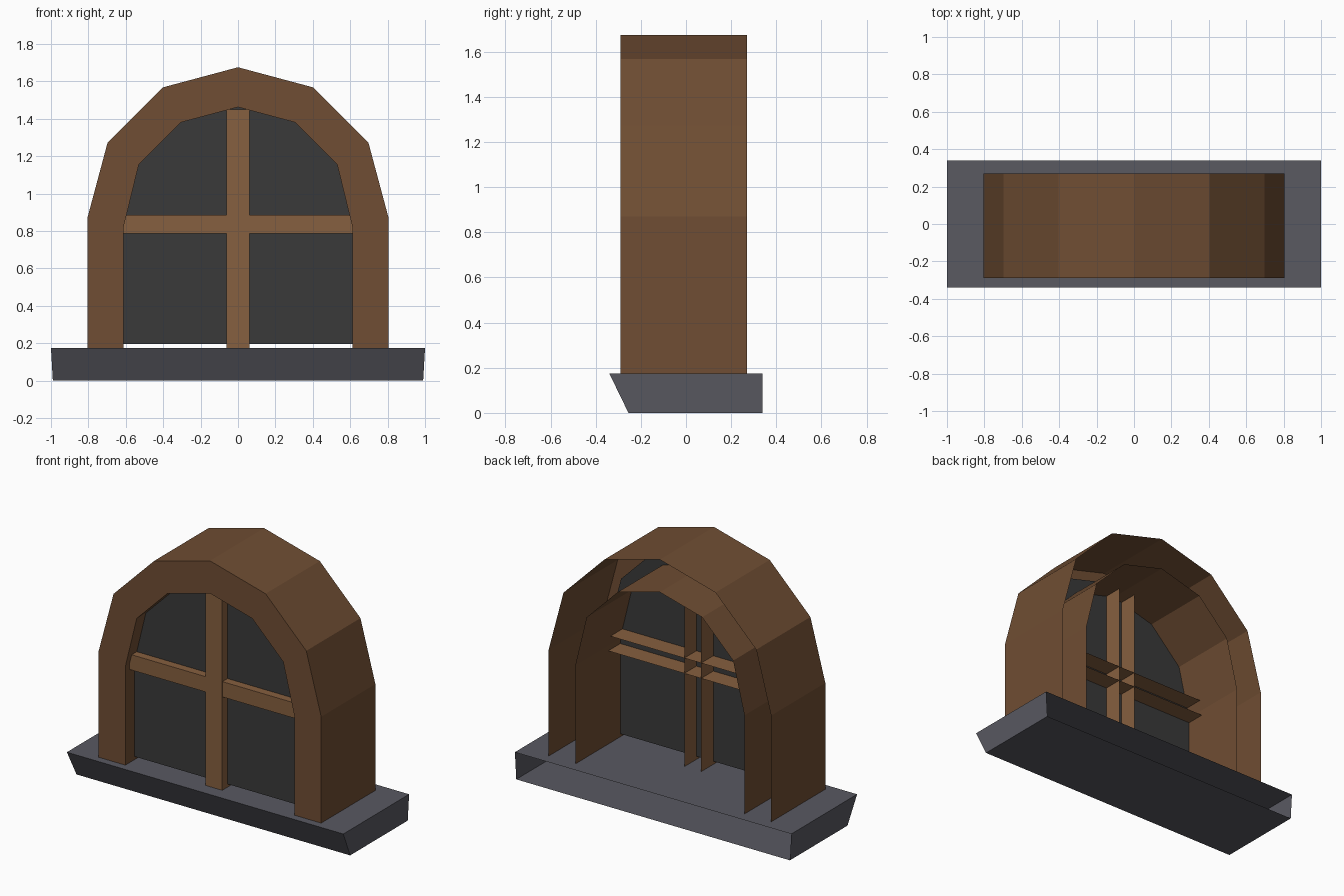
import bpy
from math import sin, cos, pi

if "Cube" in bpy.data.objects:
    bpy.data.objects.remove(bpy.data.objects["Cube"])


def material(name, rgb):
    m = bpy.data.materials.new(name)
    m.diffuse_color = (*rgb, 1)
    m.use_nodes = True
    m.node_tree.nodes["Principled BSDF"].inputs["Base Color"].default_value = m.diffuse_color
    return m


FRAME = material("dark_wood", (0.16, 0.075, 0.033))
BAR = material("light_wood", (0.24, 0.115, 0.05))
STONE = material("grey_stone", (0.10, 0.10, 0.12))
GLASS = material("dark_glass", (0.042, 0.042, 0.042))


def make(name, verts, faces, mat):
    me = bpy.data.meshes.new(name)
    me.from_pydata(verts, [], faces)
    me.materials.append(mat)
    ob = bpy.data.objects.new(name, me)
    bpy.context.collection.objects.link(ob)
    return ob


def loft(name, rows, mat):
    """Open sheet of quads through rows of points."""
    n = len(rows[0])
    verts = [p for row in rows for p in row]
    faces = [(r * n + i, r * n + i + 1, (r + 1) * n + i + 1, (r + 1) * n + i)
             for r in range(len(rows) - 1) for i in range(n - 1)]
    return make(name, verts, faces, mat)


def arch(radius, spring, base, y):
    """Leg, six-sided half round, leg - running left to right."""
    pts = [(-radius, y, base)]
    pts += [(-radius * cos(pi * k / 6), y, spring[0] if k in (0, 6)
             else spring[1] + radius * sin(pi * k / 6)) for k in range(7)]
    return pts + [(radius, y, base)]


SILL_TOP = 0.175
FRONT, BACK = -0.29, 0.27
OUT, INN = (0.87, 0.87), (0.82, 0.85)

# Arched frame: reveal, front face and outer shell, open at the back
loft("arched_frame", [arch(0.612, INN, SILL_TOP, BACK),
                      arch(0.612, INN, SILL_TOP, FRONT),
                      arch(0.805, OUT, SILL_TOP, FRONT),
                      arch(0.805, OUT, SILL_TOP, BACK)], FRAME)

# Glass pane, tucked into the hollow of the frame
pane = arch(0.70, (0.86, 0.86), 0.195, -0.195)
make("glass_pane", pane, [tuple(reversed(range(len(pane))))], GLASS)

# Glazing bars: three-sided channels, open at back and ends
bf, bb = -0.25, -0.07
u_vert = [(-0.061, bb), (-0.061, bf), (0.061, bf), (0.061, bb)]
loft("vertical_bar", [[(x, y, z) for x, y in u_vert]
                      for z in (SILL_TOP, 1.45)], BAR)
u_horiz = [(bb, 0.785), (bf + 0.002, 0.785), (bf + 0.002, 0.885), (bb, 0.885)]
loft("horizontal_bar", [[(x, y, z) for y, z in u_horiz]
                        for x in (0.612, -0.612)], BAR)

# Sill with a slanted front, open at the back
verts = [(s * x, y, z) for x, y, z in ((0.99, -0.255, 0), (0.99, 0.34, 0),
                                       (1, 0.34, SILL_TOP), (1, -0.34, SILL_TOP))
         for s in (-1, 1)]
make("sill", verts, [(0, 2, 3, 1), (6, 7, 5, 4), (0, 1, 7, 6),
                     (0, 6, 4, 2), (1, 3, 5, 7)], STONE)
